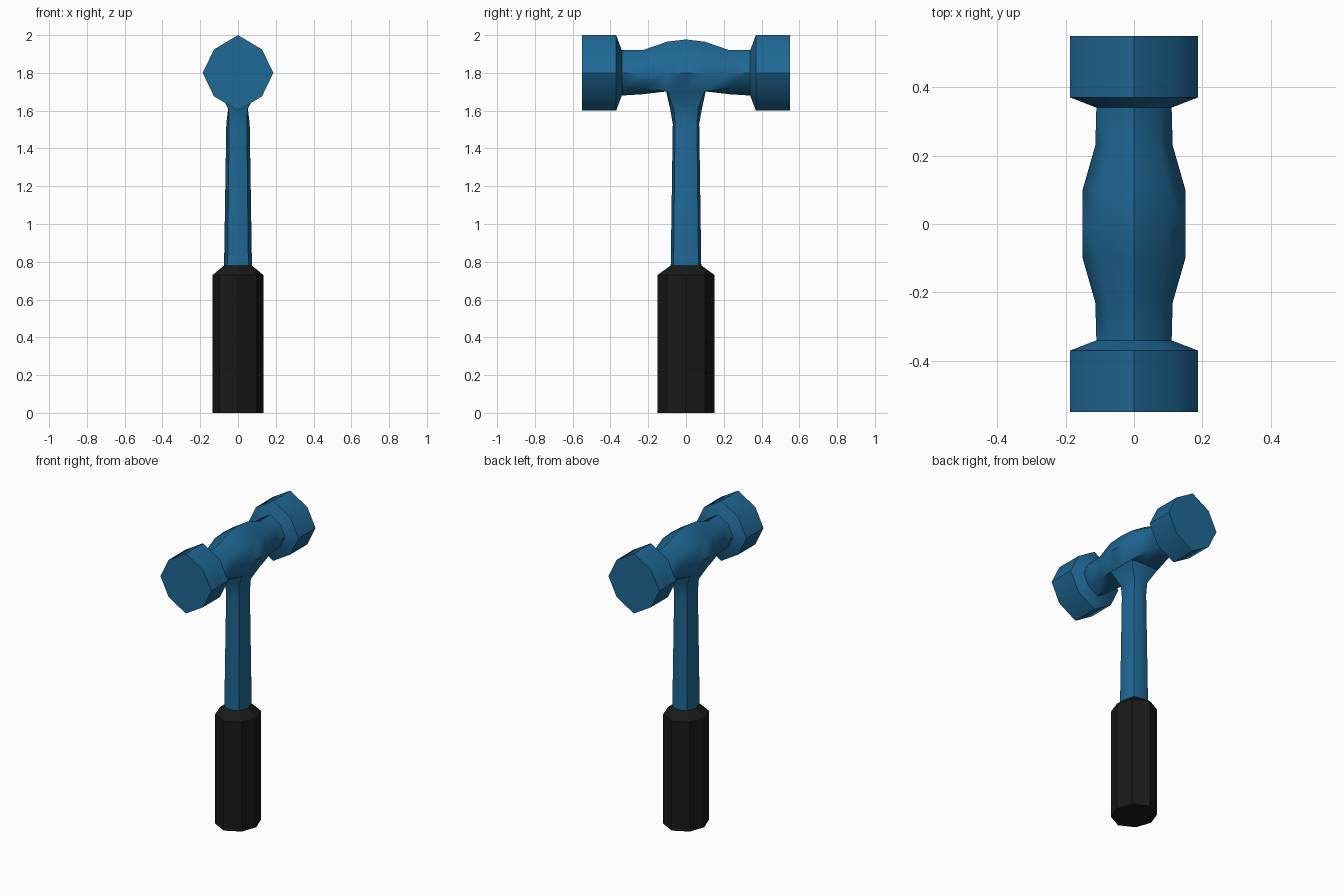
import bpy, bmesh, math

if "Cube" in bpy.data.objects:
    bpy.data.objects.remove(bpy.data.objects["Cube"])


def material(name, color):
    m = bpy.data.materials.new(name)
    m.diffuse_color = (*color, 1)
    m.use_nodes = True
    m.node_tree.nodes["Principled BSDF"].inputs["Base Color"].default_value = m.diffuse_color
    return m


BLUE = material("blue_metal", (0.014, 0.14, 0.305))
BLACK = material("black_rubber", (0.010, 0.010, 0.010))


def loft(name, rings, mat, smooth=0, cap_start=False, cap_end=False):
    """Skin a list of equal-length rings of points."""
    bm = bmesh.new()
    loops = [[bm.verts.new(p) for p in r] for r in rings]
    n = len(loops[0])
    for a, b in zip(loops, loops[1:]):
        for i in range(n):
            j = (i + 1) % n
            bm.faces.new((a[i], a[j], b[j], b[i]))
    if cap_start:
        bm.faces.new(loops[0])
    if cap_end:
        bm.faces.new(loops[-1])
    bmesh.ops.recalc_face_normals(bm, faces=bm.faces)
    if bm.calc_volume(signed=True) < 0:
        bmesh.ops.reverse_faces(bm, faces=bm.faces)
    mesh = bpy.data.meshes.new(name)
    bm.to_mesh(mesh)
    bm.free()
    mesh.materials.append(mat)
    ob = bpy.data.objects.new(name, mesh)
    bpy.context.collection.objects.link(ob)
    if smooth:
        bpy.ops.object.select_all(action='DESELECT')
        ob.select_set(True)
        bpy.context.view_layer.objects.active = ob
        bpy.ops.object.shade_smooth_by_angle(angle=math.radians(smooth))
    return ob


def head_ring(y, rx, top, bottom, low=0.62):
    """Octagon around the head axis, with a corner at the top."""
    d = 0.68 * rx
    pts = [(rx, 0), (d, 0.62 * top), (0, top), (-d, 0.62 * top),
           (-rx, 0), (-d, -low * bottom), (0, -bottom), (d, -low * bottom)]
    return [(x, y, 1.8 + z) for x, z in pts]


def handle_ring(z, x, y, dx, dy):
    """Octagon around the handle axis, with corners on the x and y axes."""
    return [(x, 0, z), (dx, dy, z), (0, y, z), (-dx, dy, z),
            (-x, 0, z), (-dx, -dy, z), (0, -y, z), (dx, -dy, z)]


# Head body, bulging in the middle, flat below where the shaft joins
half = [(0.34, 0.11, 0.12, 0.12), (0.23, 0.113, 0.12, 0.113, 0.72),
        (0.10, 0.15, 0.165, 0.098, 1.0)]
body = [(-y, *r) for y, *r in half] + [(0, 0.15, 0.177, 0.098, 1.0)] + half[::-1]
loft("head_body", [head_ring(*r) for r in body], BLUE, smooth=50)

# Striking faces at both ends
for side, name in ((-1, "front_striking_face"), (1, "back_striking_face")):
    loft(name, [head_ring(side * 0.34, 0.11, 0.12, 0.12),
                head_ring(side * 0.37, 0.187, 0.2, 0.2),
                head_ring(side * 0.55, 0.187, 0.2, 0.2)],
         BLUE, smooth=48, cap_end=True)

# Shaft, flaring where it meets the head
loft("shaft", [handle_ring(0.77, 0.074, 0.081, 0.055, 0.066),
               handle_ring(1.53, 0.062, 0.070, 0.047, 0.058),
               handle_ring(1.61, 0.052, 0.084, 0.050, 0.064),
               handle_ring(1.705, 0.102, 0.105, 0.102, 0.100)], BLUE, smooth=35)

# Rubber grip with a chamfered top
loft("grip", [handle_ring(0, 0.134, 0.151, 0.098, 0.10),
              handle_ring(0.73, 0.134, 0.151, 0.098, 0.10),
              handle_ring(0.78, 0.074, 0.081, 0.055, 0.066)],
     BLACK, cap_start=True, cap_end=True)
